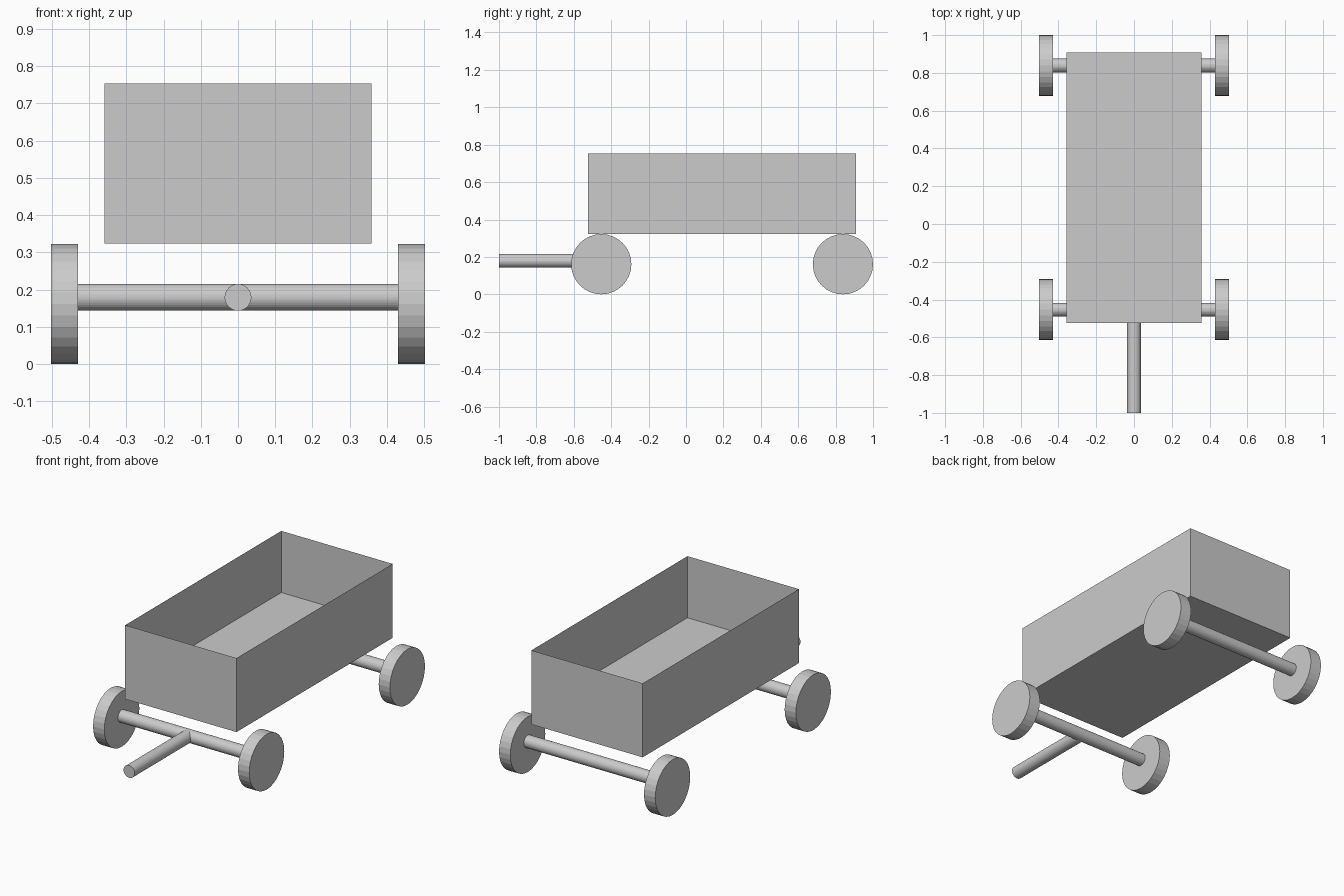
import bpy, bmesh
from math import pi
from mathutils import Matrix, Vector

if "Cube" in bpy.data.objects:
    bpy.data.objects.remove(bpy.data.objects["Cube"])

HALF_W = 0.358                    # tray half width
Y0, Y1 = -0.525, 0.909            # tray front and back
Z0, Z1, FLOOR_T = 0.323, 0.753, 0.072
AXLE_Z, AXLE_R = 0.179, 0.036
WHEEL_R = 0.161
TRACK = 0.43                      # inner face of the wheels


def finish(name, bm):
    mesh = bpy.data.meshes.new(name)
    bm.to_mesh(mesh)
    bm.free()
    obj = bpy.data.objects.new(name, mesh)
    bpy.context.collection.objects.link(obj)
    return obj


def box(name, lo, hi, open_ends=False):
    lo, hi = Vector(lo), Vector(hi)
    bm = bmesh.new()
    bmesh.ops.create_cube(bm, size=1, matrix=Matrix.Translation((lo + hi) / 2)
                          @ Matrix.Diagonal((*(hi - lo), 1)))
    if open_ends:
        bm.normal_update()
        ends = [f for f in bm.faces if abs(f.normal.z) > 0.9]
        bmesh.ops.delete(bm, geom=ends, context='FACES_ONLY')
    return finish(name, bm)


def rod(name, a, b, radius, sides=32):
    a, b = Vector(a), Vector(b)
    axis = 'Y' if abs((b - a).x) > abs((b - a).y) else 'X'
    bm = bmesh.new()
    bmesh.ops.create_cone(bm, cap_ends=True, segments=sides,
                          radius1=radius, radius2=radius, depth=(b - a).length,
                          matrix=Matrix.Translation((a + b) / 2)
                          @ Matrix.Rotation(pi / 2, 4, axis))
    return finish(name, bm)


# Tray: floor slab with thin sheet walls around it
box("tray_floor", (-HALF_W, Y0, Z0), (HALF_W, Y1, Z0 + FLOOR_T))
box("tray_walls", (-HALF_W, Y0, Z0), (HALF_W, Y1, Z1), open_ends=True)

# Axles with a wheel at each end
for end, y in (("front", -0.453), ("rear", 0.839)):
    rod(f"{end}_axle", (-TRACK, y, AXLE_Z), (TRACK, y, AXLE_Z), AXLE_R)
    for side, s in (("left", -1), ("right", 1)):
        rod(f"{end}_{side}_wheel", (s * TRACK, y, WHEEL_R),
            (s * 0.502, y, WHEEL_R), WHEEL_R)

# Pull bar
rod("pull_bar", (0, -1, AXLE_Z), (0, -0.453, AXLE_Z), AXLE_R)
